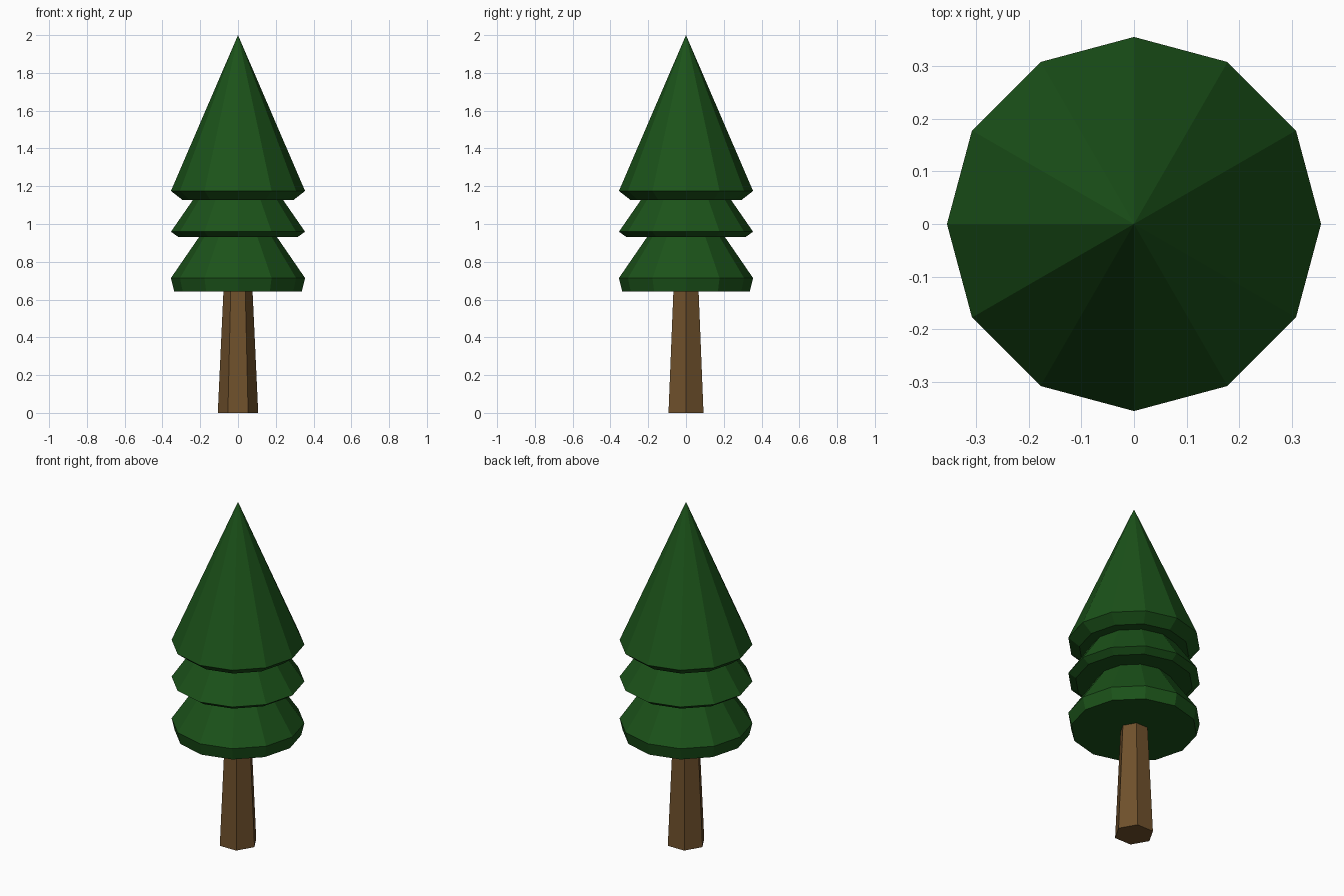
import bpy, bmesh
from math import cos, sin, tau

if "Cube" in bpy.data.objects:
    bpy.data.objects.remove(bpy.data.objects["Cube"])


def material(name, rgb):
    m = bpy.data.materials.new(name)
    m.diffuse_color = (*rgb, 1)
    m.use_nodes = True
    m.node_tree.nodes["Principled BSDF"].inputs["Base Color"].default_value = m.diffuse_color
    return m


def lathe(name, profile, sides, mat):
    """Closed flat-faced solid from (radius, z) rings; radius 0 makes a tip."""
    bm = bmesh.new()
    rings = []
    for r, z in profile:
        n = sides if r > 0 else 1
        rings.append([bm.verts.new((r * cos(tau * i / sides), r * sin(tau * i / sides), z))
                      for i in range(n)])
    for a, b in zip(rings, rings[1:]):
        for i in range(sides):
            j = (i + 1) % sides
            if len(b) == 1:
                bm.faces.new((a[i], a[j], b[0]))
            else:
                bm.faces.new((a[i], a[j], b[j], b[i]))
    bm.faces.new(rings[0][::-1])
    if len(rings[-1]) > 1:
        bm.faces.new(rings[-1])
    bmesh.ops.recalc_face_normals(bm, faces=bm.faces)
    me = bpy.data.meshes.new(name)
    bm.to_mesh(me)
    bm.free()
    me.materials.append(mat)
    ob = bpy.data.objects.new(name, me)
    bpy.context.collection.objects.link(ob)
    return ob


green = material("needles", (0.011, 0.085, 0.010))
brown = material("bark", (0.16, 0.082, 0.025))

# Tapered hexagonal trunk
lathe("trunk", [(0.107, 0), (0.077, 0.645)], 6, brown)

# Three foliage tiers as one stepped twelve-sided body
lathe("foliage", [
    (0.338, 0.643), (0.355, 0.714), (0.206, 0.931),   # lower tier
    (0.315, 0.931), (0.355, 0.959), (0.238, 1.128),   # middle tier
    (0.295, 1.128), (0.355, 1.175), (0, 2.0),         # top tier
], 12, green)
